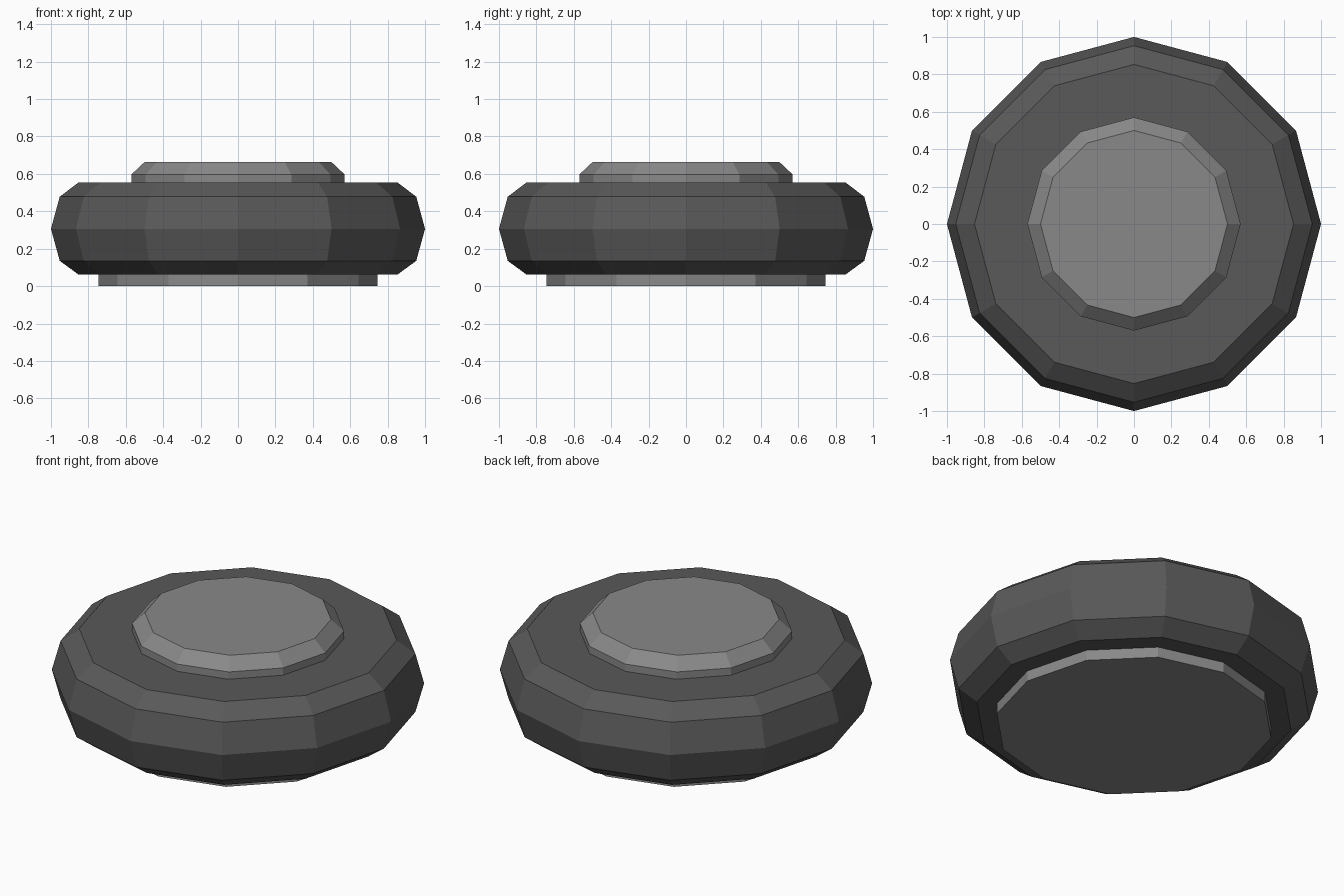
import bpy, bmesh
from math import cos, sin, tau

if "Cube" in bpy.data.objects:
    bpy.data.objects.remove(bpy.data.objects["Cube"])

SIDES = 12


def material(name, value):
    mat = bpy.data.materials.new(name)
    mat.diffuse_color = (value, value, value, 1)
    mat.use_nodes = True
    mat.node_tree.nodes["Principled BSDF"].inputs["Base Color"].default_value = mat.diffuse_color
    return mat


def turned(name, profile, mat):
    """Closed, flat-faced 12-sided solid from (radius, z) pairs, bottom to top."""
    bm = bmesh.new()
    rings = [[bm.verts.new((r * cos(tau * i / SIDES), r * sin(tau * i / SIDES), z))
              for i in range(SIDES)] for r, z in profile]
    for low, high in zip(rings, rings[1:]):
        for i in range(SIDES):
            j = (i + 1) % SIDES
            bm.faces.new((low[i], low[j], high[j], high[i]))
    bm.faces.new(rings[0][::-1])
    bm.faces.new(rings[-1])
    mesh = bpy.data.meshes.new(name)
    bm.to_mesh(mesh)
    bm.free()
    mesh.materials.append(mat)
    obj = bpy.data.objects.new(name, mesh)
    bpy.context.collection.objects.link(obj)
    return obj


dark = material("dark_grey", 0.1)
mid = material("mid_grey", 0.25)

# Foot disc under the body
turned("base_disc", [(0.745, 0), (0.745, 0.062)], mid)
# Wide bulging body
turned("body", [(0.853, 0.062), (0.953, 0.135), (1.0, 0.306),
                (0.953, 0.478), (0.853, 0.554)], dark)
# Raised cap with a bevelled rim
turned("top_cap", [(0.57, 0.554), (0.57, 0.597), (0.50, 0.663)], mid)
